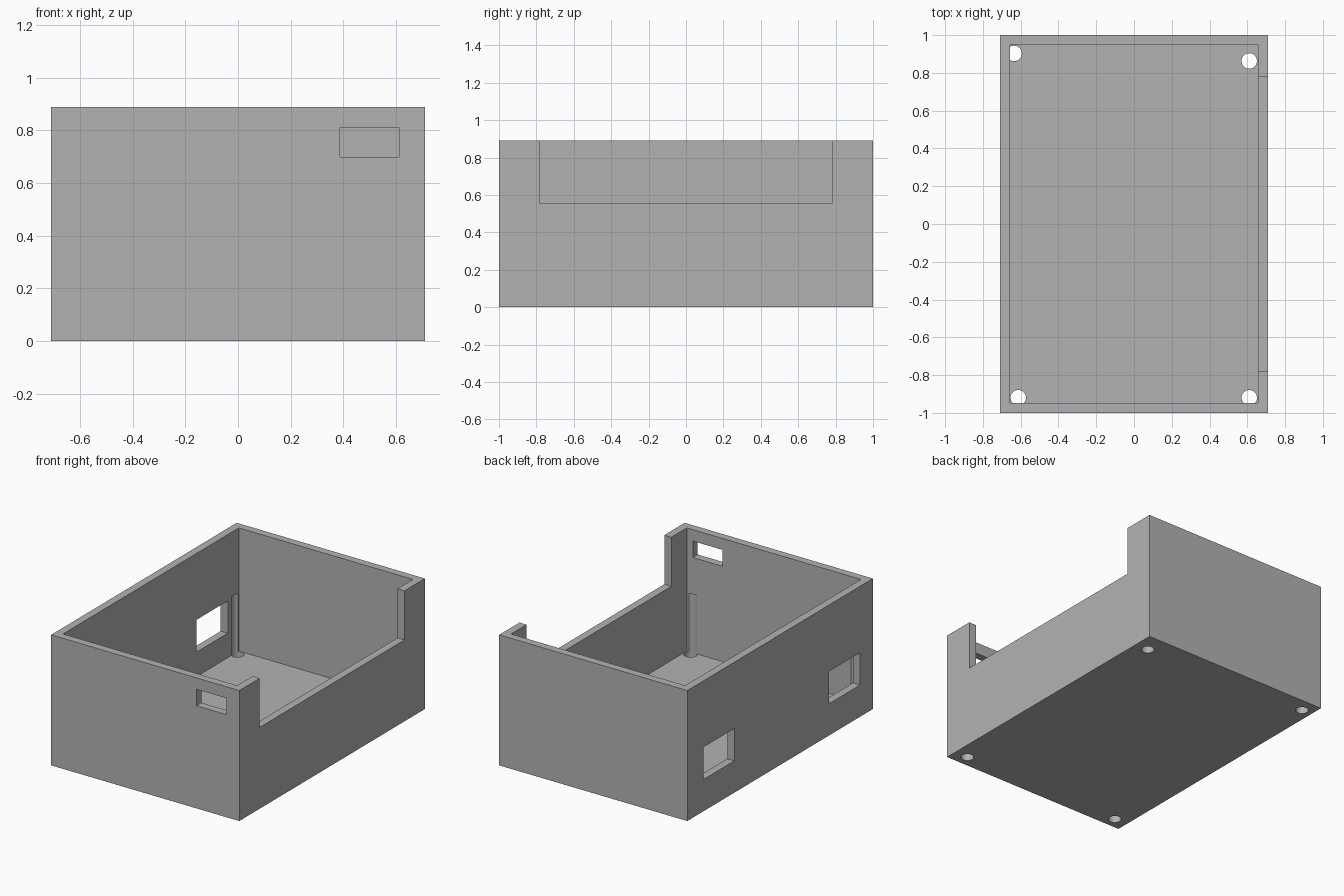
import bpy
import math

cube = bpy.data.objects.get("Cube")
if cube:
    bpy.data.objects.remove(cube, do_unlink=True)

WIDTH, DEPTH, HEIGHT = 1.42, 2.0, 0.89
WALL, FLOOR = 0.053, 0.05
HX, HY = WIDTH / 2, DEPTH / 2

grey = bpy.data.materials.new("plain grey")
grey.use_nodes = True
grey.diffuse_color = (0.45, 0.45, 0.45, 1)
grey.node_tree.nodes["Principled BSDF"].inputs["Base Color"].default_value = grey.diffuse_color


def block(name, x, y, z):
    """Box spanning the given (low, high) ranges."""
    spans = (x, y, z)
    bpy.ops.mesh.primitive_cube_add(size=1, location=[(a + b) / 2 for a, b in spans])
    obj = bpy.context.object
    obj.name = name
    obj.scale = [b - a for a, b in spans]
    bpy.ops.object.transform_apply(location=True, rotation=True, scale=True)
    obj.data.materials.append(grey)
    return obj


def drill(name, x, y, top):
    """Upright round cutter reaching from below the base up to the given height."""
    low = -0.1
    bpy.ops.mesh.primitive_cylinder_add(vertices=32, radius=0.041, depth=top - low,
                                        location=(x, y, (top + low) / 2))
    obj = bpy.context.object
    obj.name = name
    obj.data.materials.append(grey)
    return obj


def cut(target, cutter):
    cutter.hide_render = True
    mod = target.modifiers.new(cutter.name, 'BOOLEAN')
    mod.operation = 'DIFFERENCE'
    mod.solver = 'EXACT'
    mod.object = cutter
    bpy.context.view_layer.objects.active = target
    bpy.ops.object.modifier_apply(modifier=mod.name)
    bpy.data.objects.remove(cutter, do_unlink=True)


# Open box
box = block("open_box", (-HX, HX), (-HY, HY), (0, HEIGHT))
cut(box, block("cavity", (-HX + WALL, HX - WALL), (-HY + WALL, HY - WALL), (FLOOR, 1.2)))

# Wide notch in the rim of the +x wall
cut(box, block("side_notch", (0.6, 0.8), (-0.78, 0.78), (0.555, 1.2)))

# Small slot in the front wall
cut(box, block("front_slot", (0.387, 0.612), (-1.1, -0.9), (0.7, 0.812)))

# Two ports in the -x wall
for low in (-0.86, 0.493):
    cut(box, block("side_port", (-0.8, -0.6), (low, low + 0.335), (0.217, 0.437)))

# Screw holes through the floor, grazing the walls
for x, y in ((-0.635, 0.903), (0.61, 0.863), (0.61, -0.92), (-0.613, -0.92)):
    cut(box, drill("screw_hole", x, y, 0.45))

# Smooth hole walls with crisp edges
bpy.ops.object.select_all(action='DESELECT')
box.select_set(True)
bpy.context.view_layer.objects.active = box
bpy.ops.object.shade_smooth_by_angle(angle=math.radians(30))
